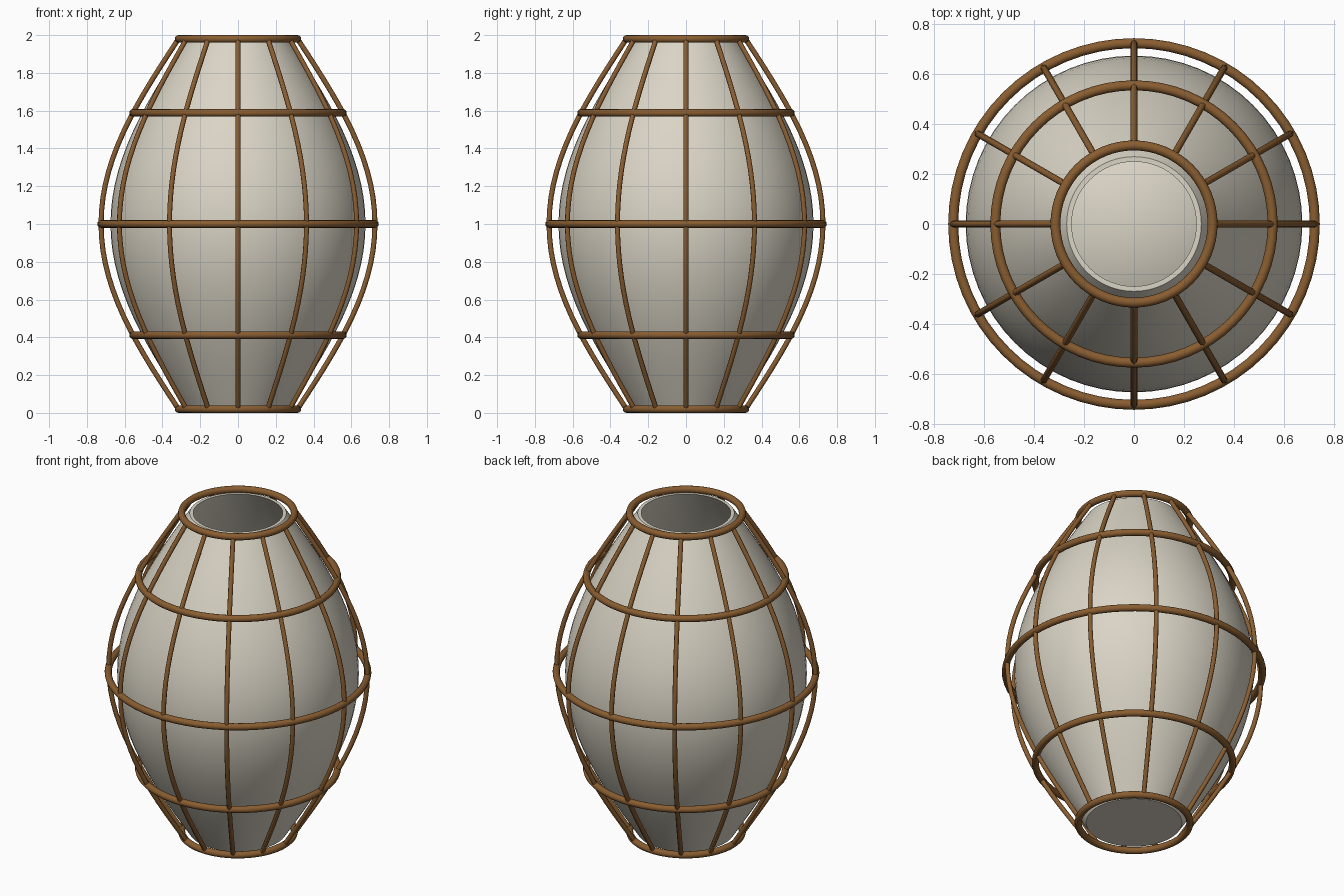
import bpy, bmesh
from math import sin, pi, radians

cube = bpy.data.objects.get("Cube")
if cube:
    bpy.data.objects.remove(cube, do_unlink=True)

Z0, Z1 = 0.02, 1.98   # centre heights of the end hoops
STEPS = 28


def material(name, rgb):
    m = bpy.data.materials.new(name)
    m.use_nodes = True
    m.diffuse_color = (*rgb, 1)
    bsdf = m.node_tree.nodes["Principled BSDF"]
    bsdf.inputs["Base Color"].default_value = (*rgb, 1)
    bsdf.inputs["Roughness"].default_value = 0.8
    return m


def barrel(end, bulge, t):
    """Radius and height at fraction t of the barrel profile."""
    return end + bulge * sin(pi * t), Z0 + (Z1 - Z0) * t


def smooth(obj, angle):
    bpy.ops.object.select_all(action='DESELECT')
    obj.select_set(True)
    bpy.context.view_layer.objects.active = obj
    bpy.ops.object.shade_smooth_by_angle(angle=radians(angle))


def lathe(name, profile, mat, segments=64):
    bm = bmesh.new()
    verts = [bm.verts.new((r, 0, z)) for r, z in profile]
    edges = [bm.edges.new(pair) for pair in zip(verts, verts[1:])]
    bmesh.ops.spin(bm, geom=verts + edges, cent=(0, 0, 0), axis=(0, 0, 1),
                   angle=2 * pi, steps=segments)
    bmesh.ops.remove_doubles(bm, verts=bm.verts, dist=0.0005)
    bmesh.ops.recalc_face_normals(bm, faces=bm.faces)
    mesh = bpy.data.meshes.new(name)
    bm.to_mesh(mesh)
    bm.free()
    obj = bpy.data.objects.new(name, mesh)
    bpy.context.collection.objects.link(obj)
    mesh.materials.append(mat)
    smooth(obj, 40)
    return obj


paper = material("warm white paper", (0.70, 0.66, 0.56))
cane = material("brown cane", (0.25, 0.11, 0.03))

# Hollow paper shade: closed base, open top, raised conical floor inside
fractions = [i / STEPS for i in range(STEPS + 1)]
outer = [barrel(0.27, 0.405, t) for t in fractions]
inner = [barrel(0.25, 0.405, t) for t in reversed(fractions[1:])]
lathe("paper_shade", [(0, Z0)] + outer + inner + [(0.26, 0.04), (0, 0.14)], paper)

# Horizontal hoops
hoops = {"bottom": 0, "lower": 0.2, "middle": 0.5, "upper": 0.8, "top": 1}
for label, t in hoops.items():
    radius, height = barrel(0.315, 0.41, t)
    bpy.ops.mesh.primitive_torus_add(
        major_radius=radius, minor_radius=0.02, major_segments=64,
        minor_segments=12, location=(0, 0, height))
    hoop = bpy.context.object
    hoop.name = label + "_hoop"
    hoop.data.materials.append(cane)
    smooth(hoop, 60)

# Twelve upright ribs sharing one bent cane
rib_curve = bpy.data.curves.new("rib", 'CURVE')
rib_curve.dimensions = '3D'
rib_curve.bevel_depth = 0.0135
rib_curve.bevel_resolution = 2
rib_curve.use_fill_caps = True
spline = rib_curve.splines.new('POLY')
spline.points.add(STEPS)
for point, t in zip(spline.points, fractions):
    r, z = barrel(0.315, 0.41, t)
    point.co = (r, 0, z, 1)
spline.use_smooth = True
rib_curve.materials.append(cane)
for i in range(12):
    rib = bpy.data.objects.new(f"rib_{i + 1}", rib_curve)
    rib.rotation_euler.z = i * pi / 6
    bpy.context.collection.objects.link(rib)
